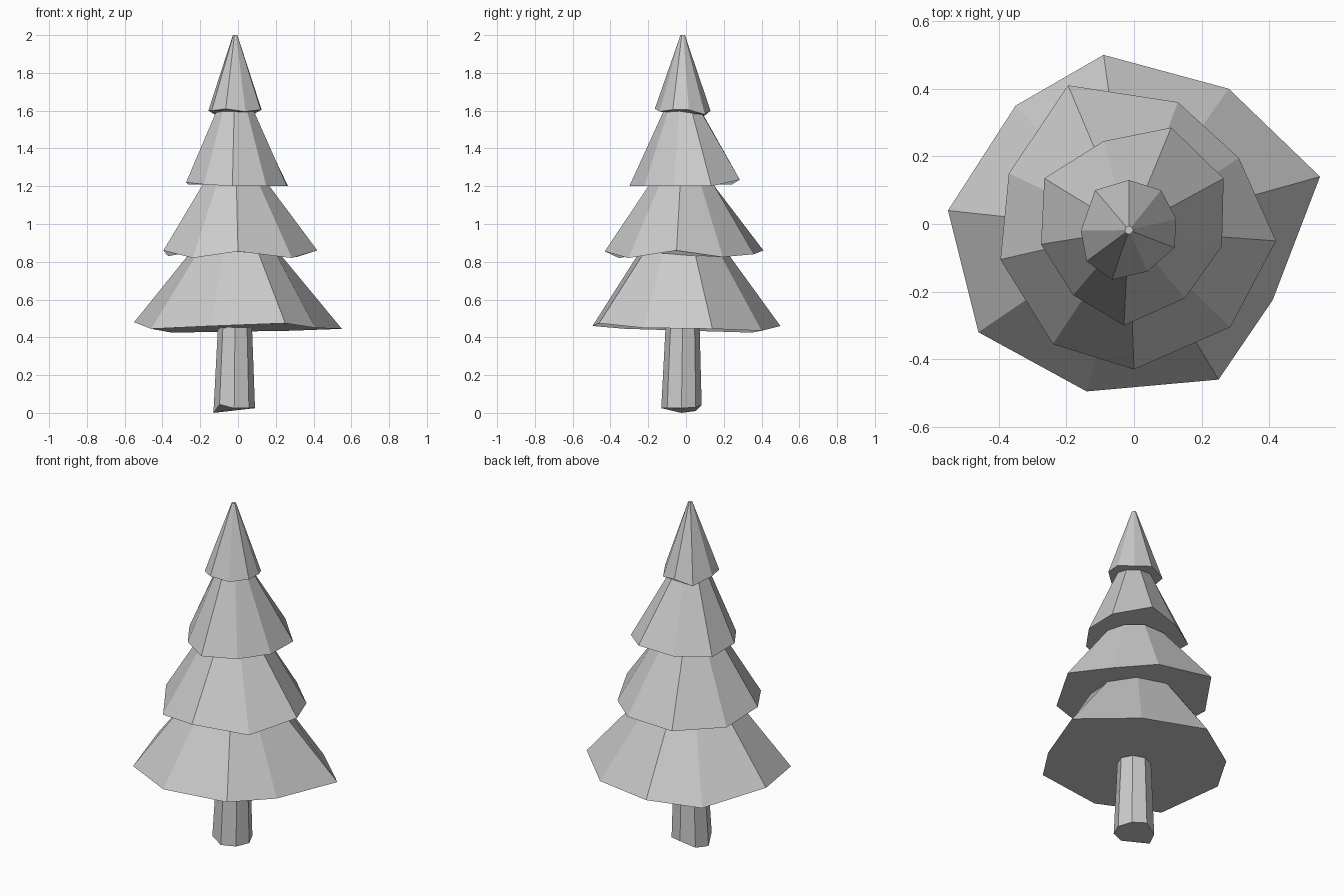
import bpy, bmesh, math
from mathutils import Vector

AXIS = Vector((-0.015, -0.018, 0))


def loft(name, lower, upper):
    """Closed flat-faced solid between two matching rings."""
    bm = bmesh.new()
    a = [bm.verts.new(p) for p in lower]
    b = [bm.verts.new(p) for p in upper]
    n = len(a)
    for i in range(n):
        j = (i + 1) % n
        bm.faces.new((a[i], a[j], b[j], b[i]))
    bm.faces.new(a[::-1])
    bm.faces.new(b)
    bmesh.ops.recalc_face_normals(bm, faces=bm.faces)
    mesh = bpy.data.meshes.new(name)
    bm.to_mesh(mesh)
    bm.free()
    bpy.context.collection.objects.link(bpy.data.objects.new(name, mesh))


def tier(name, rim, radius, z):
    """Nine-sided branch skirt: irregular rim narrowing to a round top."""
    top = []
    for p in rim:
        d = Vector((p[0], p[1], 0)) - AXIS
        top.append(AXIS + d.normalized() * radius + Vector((0, 0, z)))
    loft(name, rim, top)


# Branch skirts, rims counter-clockwise
tier("bottom_branches", [
    (0.55, 0.14, 0.445), (0.28, 0.40, 0.435), (-0.09, 0.50, 0.46),
    (-0.35, 0.35, 0.425), (-0.55, 0.04, 0.48), (-0.46, -0.32, 0.445),
    (-0.14, -0.495, 0.46), (0.25, -0.46, 0.475), (0.41, -0.225, 0.45)], 0.23, 0.86)
tier("lower_middle_branches", [
    (0.42, -0.05, 0.86), (0.31, 0.195, 0.825), (0.13, 0.36, 0.84),
    (-0.195, 0.41, 0.86), (-0.37, 0.15, 0.83), (-0.395, -0.105, 0.86),
    (-0.24, -0.355, 0.82), (0.0, -0.43, 0.855), (0.285, -0.305, 0.82)], 0.175, 1.21)
tier("upper_middle_branches", [
    (0.265, 0.135, 1.2), (0.11, 0.285, 1.235), (-0.09, 0.245, 1.21),
    (-0.265, 0.135, 1.21), (-0.275, -0.06, 1.22), (-0.18, -0.21, 1.21),
    (-0.03, -0.30, 1.2), (0.15, -0.22, 1.2), (0.26, -0.065, 1.2)], 0.095, 1.61)
tier("top_branches", [
    (0.125, 0.015, 1.605), (0.08, 0.10, 1.58), (-0.015, 0.13, 1.6),
    (-0.115, 0.10, 1.575), (-0.157, -0.02, 1.6), (-0.14, -0.11, 1.6),
    (-0.065, -0.165, 1.61), (0.04, -0.14, 1.595), (0.12, -0.07, 1.605)], 0.012, 2.0)

# Trunk with an uneven foot
foot = [0.025, 0.03, 0.04, 0.01, 0.0, 0.045, 0.025, 0.025]
ring = [(math.cos(k * math.pi / 4), math.sin(k * math.pi / 4)) for k in range(8)]
loft("trunk",
     [(-0.02 + 0.11 * c, -0.024 + 0.107 * s, z) for (c, s), z in zip(ring, foot)],
     [(-0.016 + 0.09 * c, -0.018 + 0.09 * s, 0.46) for c, s in ring])
